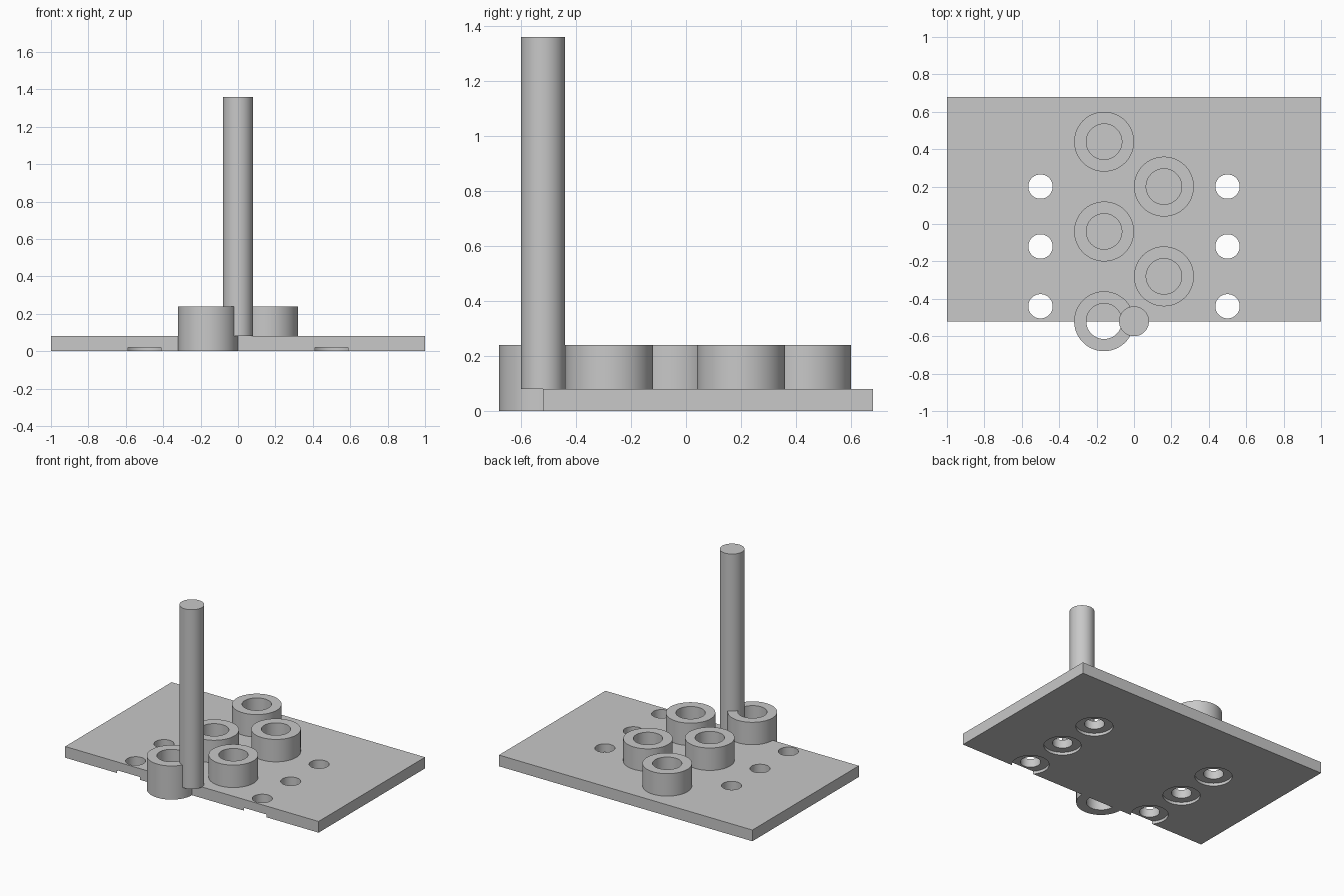
import bpy
import bmesh
import math
from mathutils import Matrix, Vector

if "Cube" in bpy.data.objects:
    bpy.data.objects.remove(bpy.data.objects["Cube"])

# Dimensions
SEGMENTS = 96
PLATE_TOP = 0.08
FRONT, BACK = -0.52, 0.68

grey = bpy.data.materials.new("plain grey")
grey.use_nodes = True
grey.diffuse_color = (0.58, 0.58, 0.58, 1)
grey.node_tree.nodes["Principled BSDF"].inputs["Base Color"].default_value = grey.diffuse_color


def finish(name, bm):
    mesh = bpy.data.meshes.new(name)
    bm.to_mesh(mesh)
    bm.free()
    obj = bpy.data.objects.new(name, mesh)
    obj.data.materials.append(grey)
    bpy.context.collection.objects.link(obj)
    return obj


def box(name, low, high):
    bm = bmesh.new()
    low, high = Vector(low), Vector(high)
    place = Matrix.Translation((low + high) / 2) @ Matrix.Diagonal((*(high - low), 1))
    bmesh.ops.create_cube(bm, size=1, matrix=place)
    return finish(name, bm)


def cylinder(name, x, y, radius, bottom, top):
    bm = bmesh.new()
    bmesh.ops.create_cone(bm, cap_ends=True, segments=SEGMENTS, radius1=radius,
                          radius2=radius, depth=top - bottom,
                          matrix=Matrix.Translation((x, y, (bottom + top) / 2)))
    return finish(name, bm)


def activate(obj):
    bpy.ops.object.select_all(action="DESELECT")
    obj.select_set(True)
    bpy.context.view_layer.objects.active = obj


def cut(obj, cutter):
    cutter.hide_render = True
    mod = obj.modifiers.new("cut", "BOOLEAN")
    mod.operation = "DIFFERENCE"
    mod.solver = "EXACT"
    mod.object = cutter
    activate(obj)
    bpy.ops.object.modifier_apply(modifier=mod.name)
    bpy.data.objects.remove(cutter)


def smooth(obj):
    activate(obj)
    bpy.ops.object.shade_smooth_by_angle(angle=math.radians(30))


# Base plate with through holes and shallow recesses underneath
plate = box("base_plate", (-1, FRONT, 0), (1, BACK, PLATE_TOP))
for x in (-0.5, 0.5):
    for y in (-0.44, -0.12, 0.20):
        cut(plate, cylinder("recess_cutter", x, y, 0.12, -0.1, 0.02))
        cut(plate, cylinder("hole_cutter", x, y, 0.065, -0.1, 0.2))
smooth(plate)

# Staggered round collars; the front one overhangs the plate edge
for i in range(5):
    x = -0.16 if i % 2 == 0 else 0.16
    y = FRONT + 0.24 * i
    bottom = 0 if i == 0 else PLATE_TOP
    collar = cylinder(f"collar_{i + 1}", x, y, 0.16, bottom, 0.24)
    cut(collar, cylinder("bore_cutter", x, y, 0.095, -0.1, 0.4))
    if i == 0:
        cut(collar, box("edge_cutter", (-1, FRONT, -0.1), (1, BACK, PLATE_TOP)))
    smooth(collar)

# Upright rod at the front edge
smooth(cylinder("upright_rod", 0, FRONT, 0.08, PLATE_TOP, 1.36))
